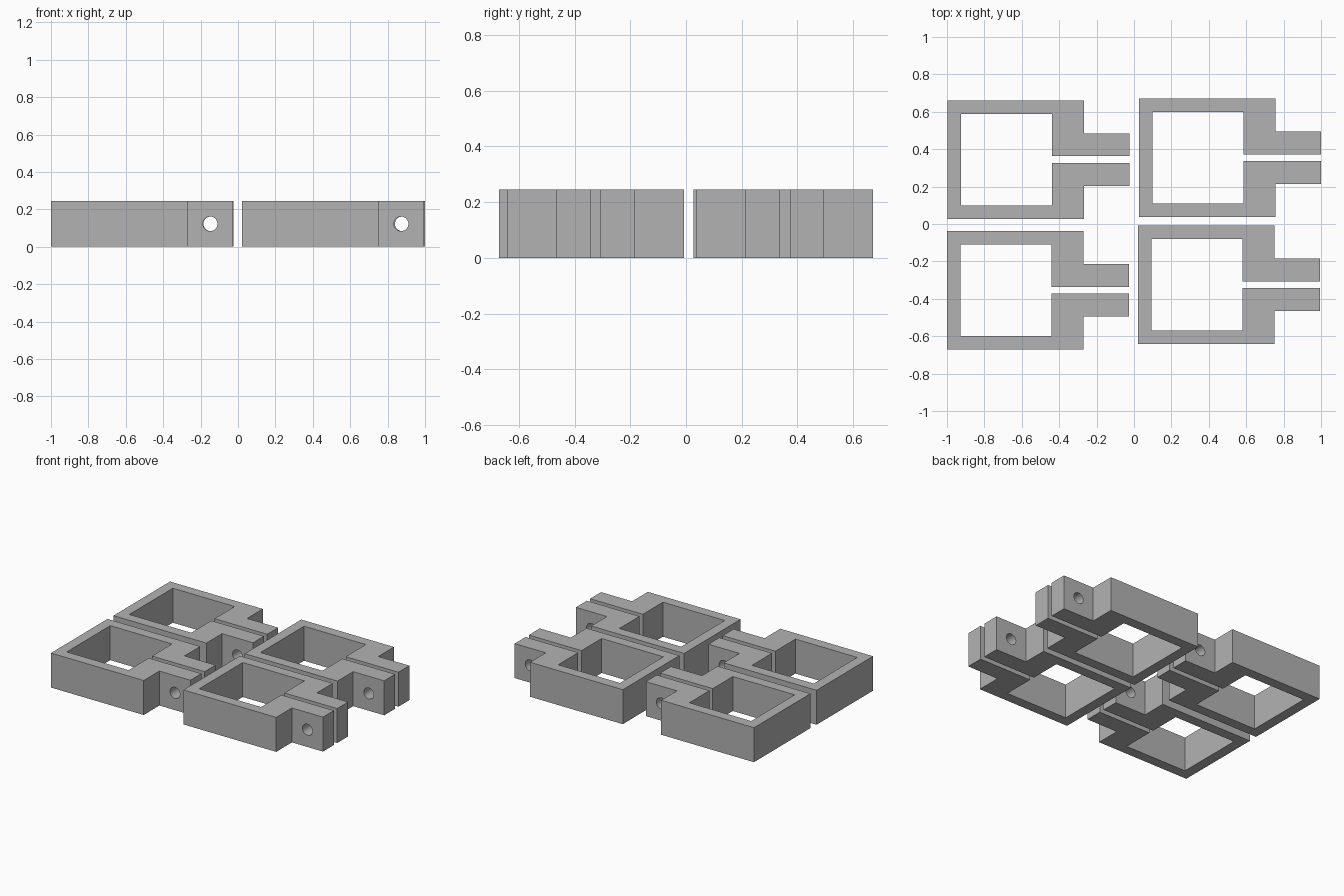
import bpy
import bmesh
import math

if "Cube" in bpy.data.objects:
    bpy.data.objects.remove(bpy.data.objects["Cube"])

H = 0.245            # clamp height
HALF = 0.317         # half width of the square frame
INNER = 0.244        # half width of the opening
TAB = 0.141          # outer half width of the pair of tabs
SLOT = 0.0185        # half width of the slot between the tabs
X_IN, X_FACE, X_FRAME, X_END = 0.073, 0.559, 0.729, 0.973

grey = bpy.data.materials.new("plain grey")
grey.diffuse_color = (0.45, 0.45, 0.45, 1)
grey.use_nodes = True
grey.node_tree.nodes["Principled BSDF"].inputs["Base Color"].default_value = grey.diffuse_color


def clamp(name, x, y):
    # Upper half of the outline, mirrored to close the split square loop
    half = [(X_IN, INNER), (X_FACE, INNER), (X_FACE, SLOT), (X_END, SLOT),
            (X_END, TAB), (X_FRAME, TAB), (X_FRAME, HALF), (0, HALF)]
    outline = half + [(px, -py) for px, py in reversed(half)]
    bm = bmesh.new()
    face = bm.faces.new([bm.verts.new((px, py, 0)) for px, py in outline])
    top = bmesh.ops.extrude_face_region(bm, geom=[face])["geom"]
    bmesh.ops.translate(bm, vec=(0, 0, H),
                        verts=[v for v in top if isinstance(v, bmesh.types.BMVert)])
    bmesh.ops.recalc_face_normals(bm, faces=bm.faces[:])
    mesh = bpy.data.meshes.new(name)
    bm.to_mesh(mesh)
    bm.free()
    mesh.materials.append(grey)
    ob = bpy.data.objects.new(name, mesh)
    ob.location = (x, y, 0)
    bpy.context.collection.objects.link(ob)

    # Bolt hole through both tabs
    bpy.ops.mesh.primitive_cylinder_add(
        vertices=32, radius=0.039, depth=0.4, rotation=(math.pi / 2, 0, 0),
        location=(x + (X_FRAME + X_END) / 2, y, H / 2))
    cutter = bpy.context.object
    cutter.name = name + "_hole_cutter"
    cutter.data.materials.append(grey)
    mod = ob.modifiers.new("bolt hole", "BOOLEAN")
    mod.operation = "DIFFERENCE"
    mod.solver = "EXACT"
    mod.object = cutter

    # Keep the hole wall smooth and all other edges sharp
    bpy.ops.object.select_all(action="DESELECT")
    ob.select_set(True)
    bpy.context.view_layer.objects.active = ob
    bpy.ops.object.modifier_apply(modifier=mod.name)
    bpy.data.objects.remove(cutter)
    bpy.ops.object.shade_smooth_by_angle(angle=math.radians(30))


# Four clamps laid out in a slightly uneven grid
clamp("back_left_clamp", -0.997, 0.344)
clamp("back_right_clamp", 0.027, 0.354)
clamp("front_left_clamp", -1.0, -0.354)
clamp("front_right_clamp", 0.021, -0.325)
